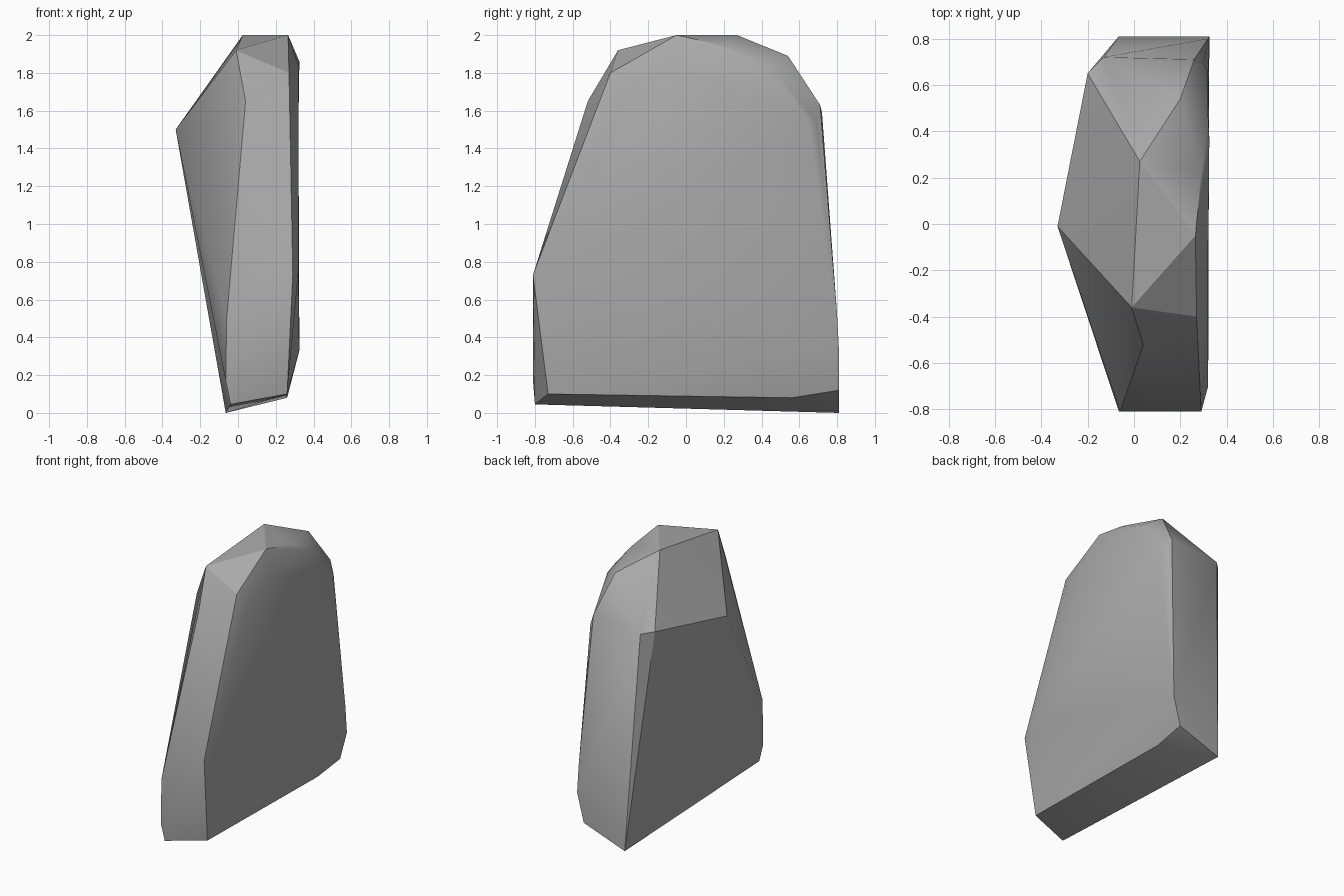
import bpy
import bmesh
import math

# Remove the default cube
default_cube = bpy.data.objects.get("Cube")
if default_cube:
    bpy.data.objects.remove(default_cube, do_unlink=True)


def make_material(name, colour):
    material = bpy.data.materials.new(name)
    material.use_nodes = True
    material.diffuse_color = colour
    shader = material.node_tree.nodes["Principled BSDF"]
    shader.inputs["Base Color"].default_value = colour
    return material


def hull_object(name, corner_groups, material, smooth_angle):
    """Wrap a convex skin around the chiselled corners of a stone."""
    bm = bmesh.new()
    for corners in corner_groups.values():
        for corner in corners:
            bm.verts.new(corner)
    hull = bmesh.ops.convex_hull(bm, input=bm.verts[:])
    loose = {v for v in hull["geom_interior"] + hull["geom_unused"]
             if isinstance(v, bmesh.types.BMVert)}
    bmesh.ops.delete(bm, geom=list(loose), context="VERTS")

    # Merge nearly coplanar triangles into broad facets
    bmesh.ops.dissolve_limit(bm, angle_limit=math.radians(2),
                             verts=bm.verts[:], edges=bm.edges[:])
    bmesh.ops.recalc_face_normals(bm, faces=bm.faces[:])

    mesh = bpy.data.meshes.new(name)
    bm.to_mesh(mesh)
    bm.free()
    mesh.materials.append(material)
    obj = bpy.data.objects.new(name, mesh)
    bpy.context.collection.objects.link(obj)

    # Soft shading inside facets, crisp ridges between them
    bpy.ops.object.select_all(action="DESELECT")
    obj.select_set(True)
    bpy.context.view_layer.objects.active = obj
    bpy.ops.object.shade_smooth_by_angle(angle=math.radians(smooth_angle))
    return obj


# Corners of the rock, grouped by the region they shape
rock_corners = {
    "sloping_base": [
        (-.04, -.8, .045), (.26, -.73, .1), (.26, .56, .08),
        (.27, .81, .12), (-.065, .81, 0),
    ],
    "front_edge": [
        (-.065, -.81, .17), (-.06, -.81, .5), (.29, -.81, .73),
        (.04, -.52, 1.65), (.27, -.4, 1.8),
    ],
    "right_bulge": [
        (-.33, -.01, 1.5), (-.2, .65, 1.6), (-.13, .72, 1.59),
    ],
    "crown": [
        (-.01, -.36, 1.92), (.265, -.05, 2), (.025, .27, 2),
        (.2, .54, 1.89), (.29, .22, 1.94),
    ],
    "left_wall": [
        (.32, -.7, .75), (.32, -.33, 1.7), (.32, -.1, 1.84),
        (.325, .36, 1.86), (.32, .46, 1.83),
    ],
    "back_edge": [
        (.26, .71, 1.63), (.3, .69, 1.54), (.32, .65, 1.54),
        (.32, .8, .52), (.325, .81, .33),
    ],
}

stone_grey = make_material("stone_grey", (.4, .4, .4, 1))
hull_object("rock", rock_corners, stone_grey, 30)
